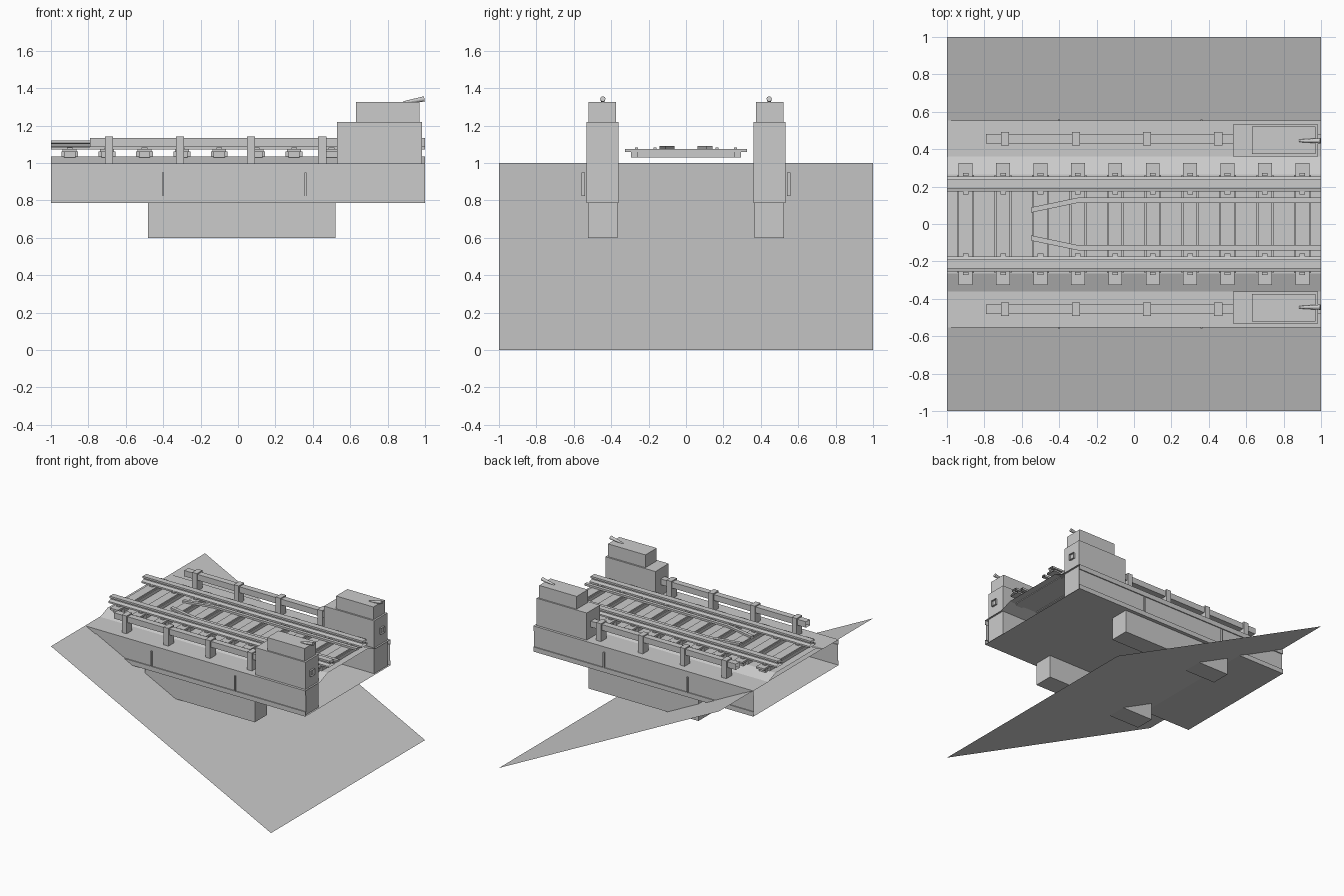
import bpy, bmesh, math
from mathutils import Matrix, Vector

cube = bpy.data.objects.get("Cube")
if cube:
    bpy.data.objects.remove(cube)

grey = bpy.data.materials.new("plain grey")
grey.use_nodes = True
tone = (0.6, 0.6, 0.6, 1)
grey.diffuse_color = tone
grey.node_tree.nodes["Principled BSDF"].inputs["Base Color"].default_value = tone


def finish(name, bm, mirror=False, count=1, step=0):
    """Turn a bmesh into an object, repeated along x and mirrored across y."""
    mesh = bpy.data.meshes.new(name)
    bm.to_mesh(mesh)
    bm.free()
    mesh.materials.append(grey)
    obj = bpy.data.objects.new(name, mesh)
    bpy.context.collection.objects.link(obj)
    if count > 1:
        arr = obj.modifiers.new("repeat", "ARRAY")
        arr.count = count
        arr.use_relative_offset = False
        arr.use_constant_offset = True
        arr.constant_offset_displace = (step, 0, 0)
    if mirror:
        mod = obj.modifiers.new("mirror", "MIRROR")
        mod.use_axis = (False, True, False)
        mod.use_mirror_merge = False
    return obj


def add_box(bm, x, y, z):
    """Box from (low, high) pairs on each axis."""
    lo, hi = Vector((x[0], y[0], z[0])), Vector((x[1], y[1], z[1]))
    size = Matrix.Diagonal((*(hi - lo), 1))
    bmesh.ops.create_cube(bm, size=1, matrix=Matrix.Translation((lo + hi) / 2) @ size)


def box(name, x, y, z, **kw):
    bm = bmesh.new()
    add_box(bm, x, y, z)
    return finish(name, bm, **kw)


def sweep(name, profile, stations, **kw):
    """Open-ended shell: closed (y, z) profile carried through (x, y shift) stations."""
    bm = bmesh.new()
    rings = [[bm.verts.new((x, y + dy, z)) for y, z in profile] for x, dy in stations]
    n = len(profile)
    for a, b in zip(rings, rings[1:]):
        for i in range(n):
            j = (i + 1) % n
            bm.faces.new((a[i], a[j], b[j], b[i]))
    return finish(name, bm, **kw)


def rect(y0, y1, z0, z1):
    return [(y0, z0), (y1, z0), (y1, z1), (y0, z1)]


full = [(-1, 0), (1, 0)]

# Sloping ground sheet
bm = bmesh.new()
bm.faces.new([bm.verts.new((x, y, (1 - x) / 2))
              for x, y in ((-1, -1), (1, -1), (1, 1), (-1, 1))])
finish("sloping_ground", bm)

# Deck shell: flanged sides, walkways and raised ballast bed
half = [(0.553, 0.786), (0.553, 0.824), (0.545, 0.824), (0.545, 0.957),
        (0.553, 0.957), (0.553, 0.997), (0.36, 0.997), (0.265, 1.035)]
sweep("bridge_deck", half + [(-y, z) for y, z in reversed(half)], full)

# Side stiffeners and the supports below
box("side_stiffener", (-0.405, -0.395), (0.54, 0.56), (0.824, 0.95),
    mirror=True, count=2, step=0.76)
box("lower_support", (-0.48, 0.52), (0.365, 0.524), (0.6, 0.79), mirror=True)

# Towers at one end
box("tower", (0.53, 0.985), (0.36, 0.532), (0.786, 1.22), mirror=True)
box("tower_cap", (0.63, 0.97), (0.373, 0.52), (1.22, 1.325), mirror=True)

# Tapered barrels on the towers
bm = bmesh.new()
bmesh.ops.create_cone(bm, cap_ends=True, segments=16, radius1=0.007, radius2=0.014,
                      depth=0.115, matrix=Matrix.Translation((0.94, 0.445, 1.333))
                      @ Matrix.Rotation(math.radians(80), 4, "Y"))
finish("tower_barrel", bm, mirror=True)

# Handrails and posts
sweep("handrail", rect(0.43, 0.48, 1.085, 1.133), [(-0.79, 0), (1, 0)], mirror=True)
box("handrail_post", (-0.712, -0.668), (0.42, 0.492), (0.995, 1.143),
    mirror=True, count=4, step=0.38)

# Sleepers with a wide body, long top slab and rail clips
bm = bmesh.new()
add_box(bm, (-0.945, -0.855), (-0.262, 0.262), (1.03, 1.062))
add_box(bm, (-0.93, -0.87), (-0.295, 0.295), (1.03, 1.06))
add_box(bm, (-0.937, -0.863), (-0.325, 0.325), (1.058, 1.074))
for y in (-0.265, -0.165, 0.165, 0.265):
    add_box(bm, (-0.915, -0.885), (y - 0.008, y + 0.008), (1.07, 1.083))
finish("sleeper", bm, count=10, step=0.2)

# Running rails: foot, web and head
side = [(0.041, 1.072), (0.041, 1.085), (0.01, 1.092), (0.01, 1.102),
        (0.024, 1.106), (0.024, 1.121)]
rail = side + [(-y, z) for y, z in reversed(side)]
sweep("running_rail", [(y + 0.214, z) for y, z in rail], full, mirror=True)

# Inner guard rails bending together at one end
sweep("guard_rail", rect(-0.014, 0.014, 1.073, 1.09),
      [(-0.55, 0.075), (-0.3, 0.127), (1, 0.127)], mirror=True)
